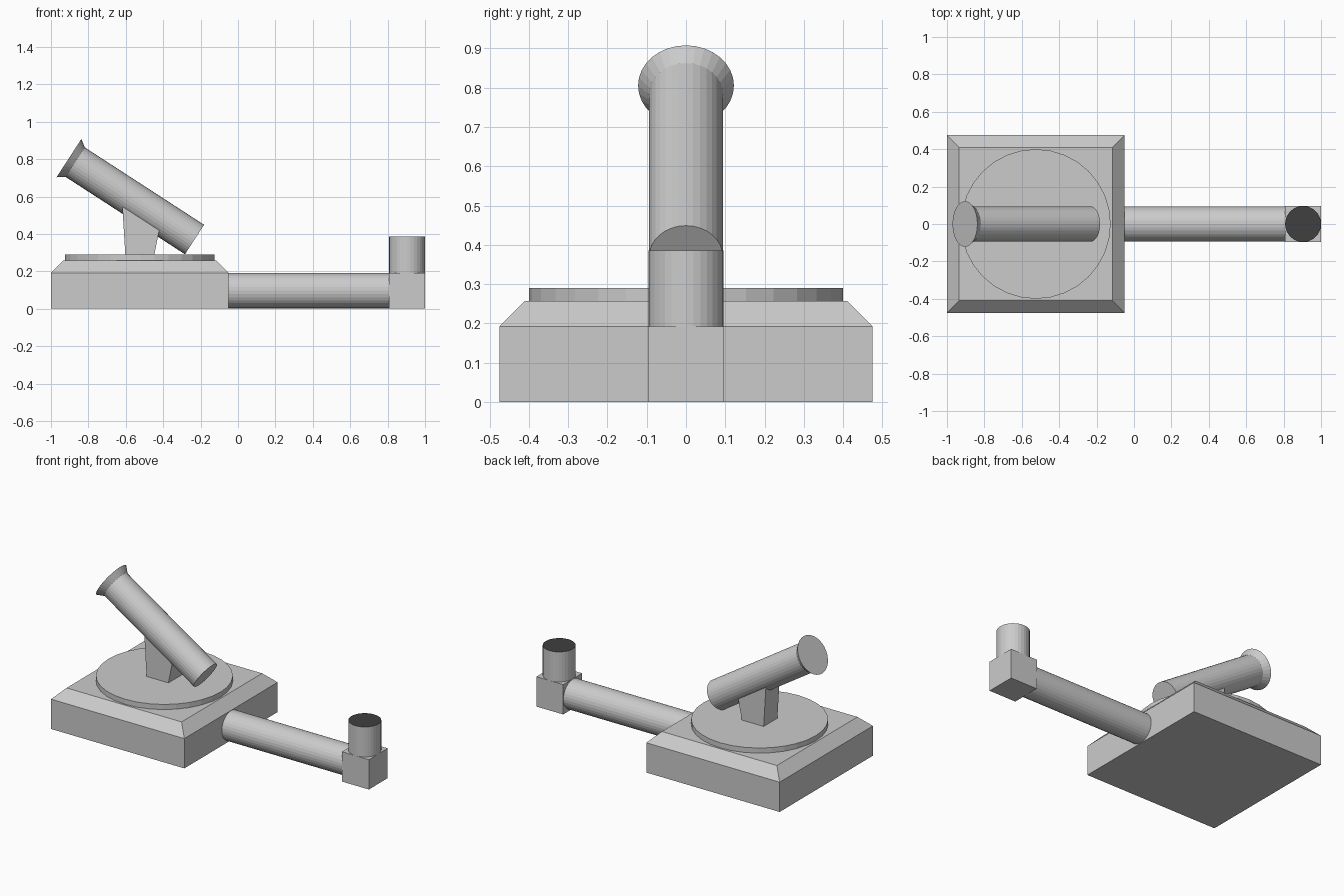
import bpy, bmesh, math
from mathutils import Vector

if "Cube" in bpy.data.objects:
    bpy.data.objects.remove(bpy.data.objects["Cube"])


def material(name, value):
    m = bpy.data.materials.new(name)
    m.diffuse_color = (value, value, value, 1)
    m.use_nodes = True
    m.node_tree.nodes["Principled BSDF"].inputs["Base Color"].default_value = m.diffuse_color
    return m


GREY = material("light grey", 0.6)
DARK = material("dark grey", 0.05)


def finish(bm, name, mats=(GREY,)):
    bmesh.ops.recalc_face_normals(bm, faces=bm.faces)
    mesh = bpy.data.meshes.new(name)
    bm.to_mesh(mesh)
    bm.free()
    for m in mats:
        mesh.materials.append(m)
    obj = bpy.data.objects.new(name, mesh)
    bpy.context.collection.objects.link(obj)
    return obj


def loft(bm, rings):
    """Skin a list of equal-length point rings and cap both ends."""
    vs = [[bm.verts.new(p) for p in ring] for ring in rings]
    n = len(vs[0])
    for a, b in zip(vs, vs[1:]):
        for i in range(n):
            bm.faces.new((a[i], a[(i + 1) % n], b[(i + 1) % n], b[i]))
    bm.faces.new(vs[0][::-1])
    bm.faces.new(vs[-1])


def square(cx, half, z):
    return [(cx + sx * half, sy * half, z)
            for sx, sy in ((-1, -1), (1, -1), (1, 1), (-1, 1))]


def round_part(name, start, axis, stations, sides=32, mats=(GREY,)):
    """Turned part: stations are (distance along axis, radius)."""
    start, axis = Vector(start), Vector(axis).normalized()
    u = Vector((0, 1, 0))
    v = axis.cross(u)
    rings = []
    for d, r in stations:
        rings.append([start + axis * d
                      + u * (r * math.cos(2 * math.pi * i / sides))
                      + v * (r * math.sin(2 * math.pi * i / sides))
                      for i in range(sides)])
    bm = bmesh.new()
    loft(bm, rings)
    if len(mats) > 1:  # second colour on the end cap
        bm.faces.ensure_lookup_table()
        bm.faces[-1].material_index = 1
    return finish(bm, name, mats)


# Chamfered square base
bm = bmesh.new()
loft(bm, [square(-0.525, 0.475, 0), square(-0.525, 0.475, 0.192),
          square(-0.525, 0.41, 0.257)])
finish(bm, "base")

# Round turntable on the base
round_part("turntable", (-0.525, 0, 0.25), (0, 0, 1), [(0, 0.4), (0.04, 0.4)])

# Flared post, its sloped top buried in the tube
bm = bmesh.new()
profile = [(-0.602, 0.28), (-0.449, 0.28), (-0.415, 0.45), (-0.619, 0.56)]
loft(bm, [[(x, y, z) for x, z in profile] for y in (-0.07, 0.07)])
finish(bm, "post")

# Tilted tube with a flared end
round_part("tilted_tube", (-0.2325, 0, 0.37), (-0.839, 0, 0.544),
           [(0, 0.094), (0.76, 0.094), (0.80, 0.122)])

# Horizontal pipe to the corner block
round_part("pipe", (-0.06, 0, 0.0965), (1, 0, 0), [(0, 0.094), (0.87, 0.094)])

# Corner block
bm = bmesh.new()
loft(bm, [square(0.904, 0.096, 0), square(0.904, 0.096, 0.192)])
finish(bm, "corner_block")

# Upright outlet with dark top
round_part("outlet", (0.904, 0, 0.185), (0, 0, 1), [(0, 0.096), (0.2, 0.096)],
           mats=(GREY, DARK))
